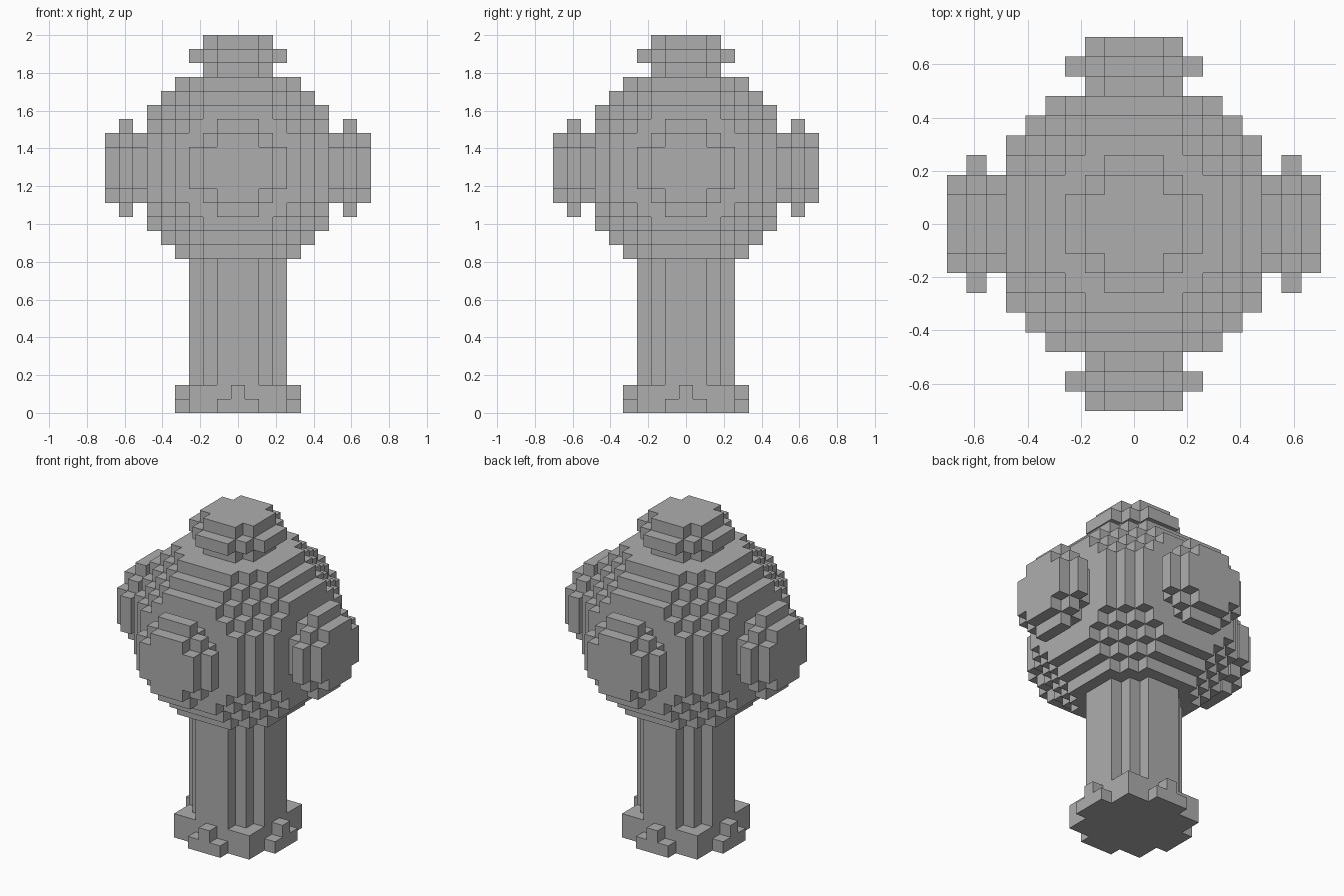
import bpy, bmesh
from mathutils import Vector

U = 2 / 27           # size of one block
MID = 17             # block layer at the middle of the ball

cube = bpy.data.objects.get("Cube")
if cube:
    bpy.data.objects.remove(cube, do_unlink=True)

stone = bpy.data.materials.new("grey_stone")
stone.use_nodes = True
grey = (0.42, 0.42, 0.42, 1)
stone.diffuse_color = grey
stone.node_tree.nodes["Principled BSDF"].inputs["Base Color"].default_value = grey


def build(name, cells):
    """Make a flat-faced skin around a set of block cells."""
    bm = bmesh.new()
    for cell in cells:
        centre = Vector(cell)
        for axis in range(3):
            for sign in (-1, 1):
                n = Vector((0, 0, 0))
                n[axis] = sign
                if tuple(int(c) for c in centre + n) in cells:
                    continue
                a = Vector((0, 0, 0))
                a[(axis + 1) % 3] = 1
                b = n.cross(a)
                corners = (-a - b, a - b, a + b, b - a)
                bm.faces.new([bm.verts.new((centre + (n + c) / 2 + Vector((0, 0, 0.5))) * U)
                              for c in corners])
    bmesh.ops.remove_doubles(bm, verts=bm.verts, dist=U / 100)
    bmesh.ops.dissolve_limit(bm, angle_limit=0.01, verts=bm.verts, edges=bm.edges)
    mesh = bpy.data.meshes.new(name)
    bm.to_mesh(mesh)
    bm.free()
    mesh.materials.append(stone)
    bpy.context.collection.objects.link(bpy.data.objects.new(name, mesh))


def disc(limit):
    """Cells of a blocky disc, limit being the squared radius."""
    span = range(-5, 6)
    return {(x, y) for x in span for y in span if x * x + y * y <= limit}


def layer(cells, z):
    return {(x, y, z) for x, y in cells}


# Round column and its notched foot
shaft = disc(10)
foot = disc(18)
notched = {(x, y) for x, y in foot if {abs(x), abs(y)} != {1, 4}}
build("column", set().union(*(layer(shaft, z) for z in range(2, 11))))
build("foot", layer(foot, 0) | layer(notched, 1))

# Blocky ball
span = range(-6, 7)
build("ball", {(x, y, z + MID) for x in span for y in span for z in span
               if x * x + y * y + z * z <= 56})

# Five knobs, each a neck, a flange and a cap
knob = layer(disc(5), 7) | layer(shaft, 8) | layer(disc(5), 9)
directions = {
    "top_knob": lambda a, b, d: (a, b, d),
    "left_knob": lambda a, b, d: (d, a, b),
    "right_knob": lambda a, b, d: (-d, a, b),
    "front_knob": lambda a, b, d: (a, -d, b),
    "back_knob": lambda a, b, d: (a, d, b),
}
for name, turn in directions.items():
    turned = [turn(*c) for c in knob]
    build(name, {(x, y, z + MID) for x, y, z in turned})
